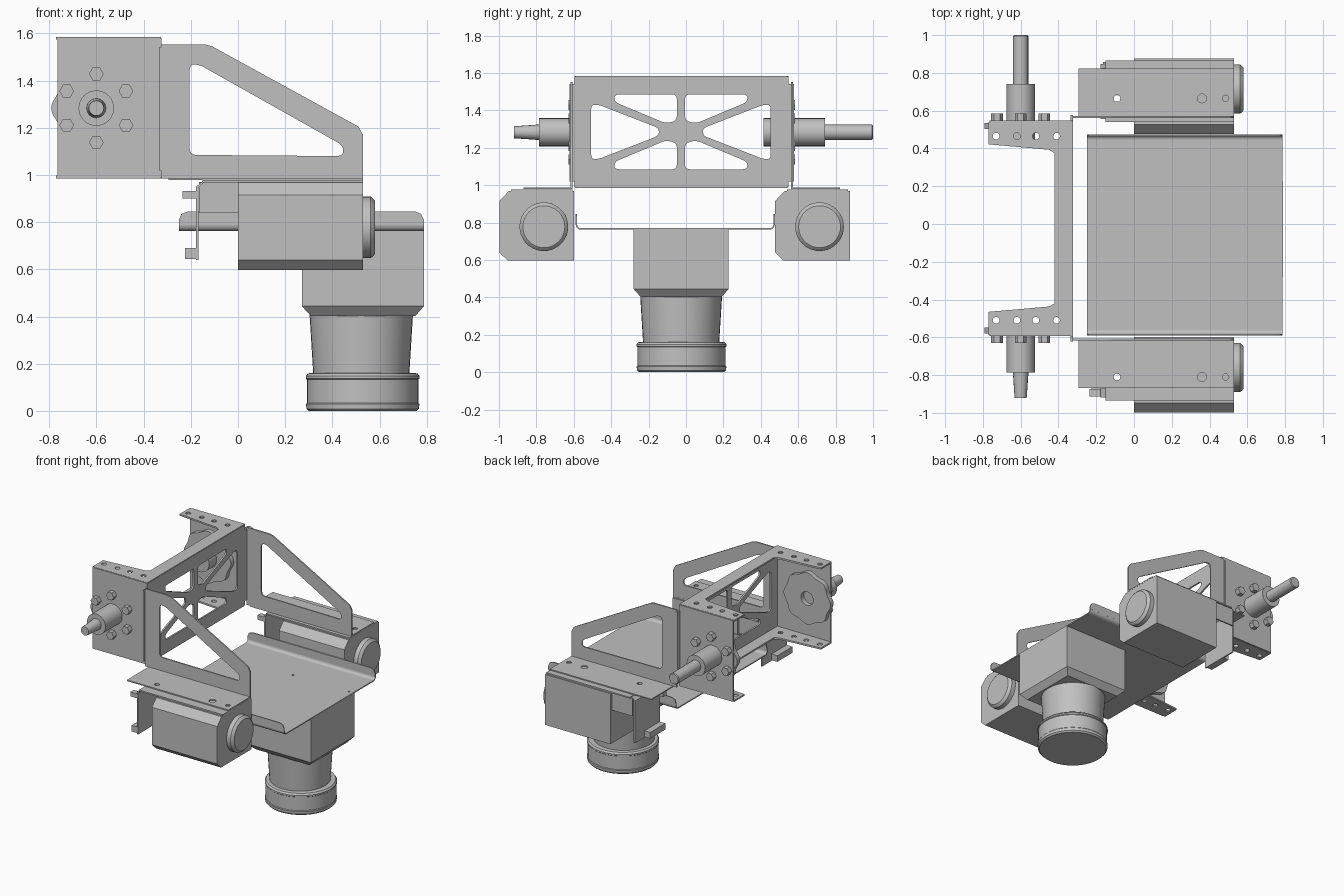
import bpy, bmesh, math
from mathutils import Matrix, Vector

cube = bpy.data.objects.get("Cube")
if cube:
    bpy.data.objects.remove(cube, do_unlink=True)

grey = bpy.data.materials.new("light grey")
grey.use_nodes = True
GREY = (0.53, 0.53, 0.53, 1)
grey.diffuse_color = GREY
grey.node_tree.nodes["Principled BSDF"].inputs["Base Color"].default_value = GREY

# (u, v, w) directions for each drawing plane
PLANES = {"xy": ((1, 0, 0), (0, 1, 0), (0, 0, 1)),
          "xz": ((1, 0, 0), (0, 0, 1), (0, -1, 0)),
          "yz": ((0, 1, 0), (0, 0, 1), (1, 0, 0))}


def finish(name, mesh, smooth=True):
    bm = bmesh.new()
    bm.from_mesh(mesh)
    bmesh.ops.remove_doubles(bm, verts=bm.verts, dist=1e-5)
    bmesh.ops.recalc_face_normals(bm, faces=bm.faces)
    bm.to_mesh(mesh)
    bm.free()
    mesh.materials.clear()
    mesh.materials.append(grey)
    ob = bpy.data.objects.new(name, mesh)
    bpy.context.collection.objects.link(ob)
    bpy.ops.object.select_all(action='DESELECT')
    ob.select_set(True)
    bpy.context.view_layer.objects.active = ob
    if smooth:
        bpy.ops.object.shade_smooth_by_angle(angle=math.radians(30))
    return ob


def rounded(points, r, steps=4):
    """Replace every corner of a polygon by a short arc."""
    out = []
    for i, p in enumerate(points):
        p = Vector(p)
        a, b = Vector(points[i - 1]) - p, Vector(points[(i + 1) % len(points)]) - p
        ra, rb = min(r, a.length * .45), min(r, b.length * .45)
        a, b = p + a.normalized() * ra, p + b.normalized() * rb
        for k in range(steps + 1):
            t = k / steps
            out.append(a * (1 - t) ** 2 + p * 2 * t * (1 - t) + b * t * t)
    return out


def ring(u, v, r, n=12):
    return [(u + r * math.cos(2 * math.pi * k / n), v + r * math.sin(2 * math.pi * k / n))
            for k in range(n)]


def rect(u0, u1, v0, v1):
    return [(u0, v0), (u1, v0), (u1, v1), (u0, v1)]


def plate(name, plane, lo, hi, outline, holes=()):
    """Flat part with holes, filling lo..hi along the plane's world axis."""
    cu = bpy.data.curves.new(name, 'CURVE')
    cu.dimensions, cu.fill_mode, cu.extrude = '2D', 'BOTH', (hi - lo) / 2
    for loop in [outline, *holes]:
        sp = cu.splines.new('POLY')
        sp.points.add(len(loop) - 1)
        for pt, p in zip(sp.points, loop):
            pt.co = (p[0], p[1], 0, 1)
        sp.use_cyclic_u = True
    tmp = bpy.data.objects.new(name + " curve", cu)
    bpy.context.collection.objects.link(tmp)
    dg = bpy.context.evaluated_depsgraph_get()
    mesh = bpy.data.meshes.new_from_object(tmp.evaluated_get(dg))
    bpy.data.objects.remove(tmp, do_unlink=True)
    bpy.data.curves.remove(cu)
    m = Matrix(PLANES[plane]).transposed().to_4x4()
    mid = Vector([abs(c) for c in PLANES[plane][2]]) * (lo + hi) / 2
    mesh.transform(Matrix.Translation(mid) @ m)
    mesh.name = name
    return finish(name, mesh)


def lathe(name, axis, centre, profile, n=32):
    """Turned part; profile is (radius, position along the axis)."""
    bm = bmesh.new()
    rings = []
    for r, h in profile:
        vs = []
        for u, v in ring(0, 0, r, n):
            p = {"x": (h, centre[0] + u, centre[1] + v),
                 "y": (centre[0] + u, h, centre[1] + v),
                 "z": (centre[0] + u, centre[1] + v, h)}[axis]
            vs.append(bm.verts.new(p))
        rings.append(vs)
    for a, b in zip(rings, rings[1:]):
        for k in range(n):
            bm.faces.new((a[k], a[(k + 1) % n], b[(k + 1) % n], b[k]))
    bm.faces.new(rings[0])
    bm.faces.new(rings[-1])
    mesh = bpy.data.meshes.new(name)
    bm.to_mesh(mesh)
    bm.free()
    return finish(name, mesh)


def box(name, x, y, z):
    return plate(name, "xy", z[0], z[1], rect(*x, *y))


# Truss cross plate of the C bracket
YC, ZC = -0.027, 1.285
holes = []
for s in (-1, 1):
    side = [(.48, .145), (.44, .145), (.118, .02), (.118, -.02), (.44, -.145), (.48, -.145)]
    holes.append(rounded([(YC + s * u, ZC + v) for u, v in side], .025))
    for t in (-1, 1):
        tri = [(.022, .2), (.355, .2), (.355, .16), (.08, .045), (.022, .06)]
        holes.append(rounded([(YC + s * u, ZC + t * v) for u, v in tri], .025))
plate("cross_plate", "yz", -.335, -.323, rect(-.595, .545, .99, 1.58), holes)

# Top and bottom C flanges with bolt holes
flange = [(-.77, .54), (-.325, .54), (-.325, -.587), (-.77, -.587), (-.77, -.465),
          (-.45, -.437), (-.42, -.42), (-.42, .375), (-.45, .393), (-.77, .422)]
bolt_holes = [ring(x, y, .018) for x in (-.73, -.62, -.52, -.41) for y in (.465, -.51)]
for name, z in (("top_flange", 1.573), ("bottom_flange", .985)):
    plate(name, "xy", z, z + .012, flange, bolt_holes)

# Bracket ends with lobed disc, bolts and shaft; truss arms with foot flanges
PX, PZ = -.6, 1.283
arm = [(-.325, .985), (.53, .985), (.53, 1.17), (.51, 1.205), (-.11, 1.545), (-.14, 1.553), (-.325, 1.553)]
window = rounded([(-.205, 1.468), (-.165, 1.468), (.445, 1.125), (.445, 1.08), (-.205, 1.085)], .03)
lobes = []
for k in range(96):
    a = 2 * math.pi * k / 96
    r = .183 + .008 * math.cos(8 * a)
    lobes.append((PX + r * math.cos(a), PZ + r * math.sin(a)))
for tag, s, wall, arm_y in (("front", -1, -.587, -.612), ("back", 1, .542, .567)):
    def span(a, b, base=wall):
        return sorted((base + s * a, base + s * b))
    plate(tag + "_end_plate", "xz", *span(-.006, .006), rounded(rect(-.765, -.325, .987, 1.583), .012))
    plate(tag + "_lobed_disc", "xz", *span(-.04, -.006), lobes, [ring(PX, PZ, .05, 20)])
    for k in range(6):
        a = math.pi / 6 + k * math.pi / 3
        plate(f"{tag}_bolt_{k}", "xz", *span(0, .042),
              ring(PX + .145 * math.cos(a), PZ + .145 * math.sin(a), .031, 6))
    lathe(tag + "_collar", "y", (PX, PZ), [(.075, wall), (.075, wall + s * .2)])
    tip = [(.042, wall + s * .19), (.032, wall + s * .333)] if s < 0 else \
        [(.041, wall + s * .19), (.041, wall + s * .452), (.036, 1.0)]
    lathe(tag + "_shaft", "y", (PX, PZ), tip, 16)
    plate(tag + "_arm", "xz", *span(-.005, .005, arm_y), arm, [window])
    plate(tag + "_arm_fold", "xz", *span(-.008, .035), rect(-.335, -.322, 1.02, 1.54))
    hole_y = -.81 if s < 0 else .665
    foot_y = sorted((arm_y - s * .005, arm_y + s * .256))
    plate(tag + "_arm_foot", "xy", .979, .987, rect(-.295, .53, *foot_y),
          [ring(-.09, hole_y, .018), ring(.36, hole_y, .024), ring(.485, hole_y, .017)])
lathe("back_hub", "y", (PX, PZ), [(.075, .415), (.075, .54)])

# Motors with end caps and folded hanger sheets
for tag, y in (("front", -.798), ("back", .676)):
    body = [(-.2, .64), (-.155, .597), (.2, .597), (.2, .968), (-.15, .968), (-.2, .915)]
    plate(tag + "_motor", "yz", 0, .53, [(y + u, v) for u, v in body])
    lathe(tag + "_motor_cap", "x", (y + .038, .778),
          [(.13, .52), (.13, .562), (.122, .572), (.112, .58)], 40)
    plate(tag + "_hanger_top", "xy", .968, .978, rect(-.15, .53, y - .137, y + .19),
          [ring(-.09, y - .012, .018)])
    bend = [(-.178, .64), (-.168, .64), (-.168, .945), (-.145, .968), (-.145, .978), (-.178, .95)]
    plate(tag + "_hanger_drop", "xz", y - .12, y + .17, bend)
    plate(tag + "_hanger_side", "xz", y + .172, y + .182, rect(-.165, .02, .84, .97))
    box(tag + "_hook_upper", (-.235, -.17), (y - .115, y - .075), (.9, .932))
    box(tag + "_hook_lower", (-.225, -.17), (y - .115, y + .06), (.645, .69))

# Tray with curled-up, round-cornered lips
plate("tray_floor", "xy", .762, .77, rect(-.25, .787, -.562, .447),
      [ring(.3, .21, .008, 8), ring(.755, .21, .008, 8)])
for tag, s, edge in (("front", -1, -.59), ("back", 1, .475)):
    arc = [(edge - s * (.028 - r * math.sin(a)), .79 - r * math.cos(a))
           for r, order in ((.028, range(6)), (.02, range(5, -1, -1)))
           for a in [k * math.pi / 10 for k in order]]
    plate(tag + "_tray_bend", "yz", -.25, .787, arc)
    lip = [(-.25, .788), (.787, .788), (.787, .81), (.775, .835), (.75, .846), (-.21, .846), (-.24, .835), (-.25, .81)]
    plate(tag + "_tray_lip", "xz", *sorted((edge, edge - s * .008)), lip)

# Camera housing narrowing at the bottom, with lens below
box("camera_housing", (.27, .788), (-.28, .228), (.445, .764))
neck = box("housing_neck", (.27, .788), (-.28, .228), (.402, .445))
for v in neck.data.vertices:
    if v.co.z < .42:
        v.co.x = .53 + (v.co.x - .529) * .85
        v.co.y = -.026 + (v.co.y + .026) * .85
lathe("lens_barrel", "z", (.522, -.026), [(.219, .41), (.203, .15)], 40)
lathe("lens_ring", "z", (.528, -.024),
      [(.21, .162), (.232, .16), (.241, .148), (.241, .138), (.236, .134), (.236, .035),
       (.24, .03), (.238, .01), (.228, 0)], 48)
